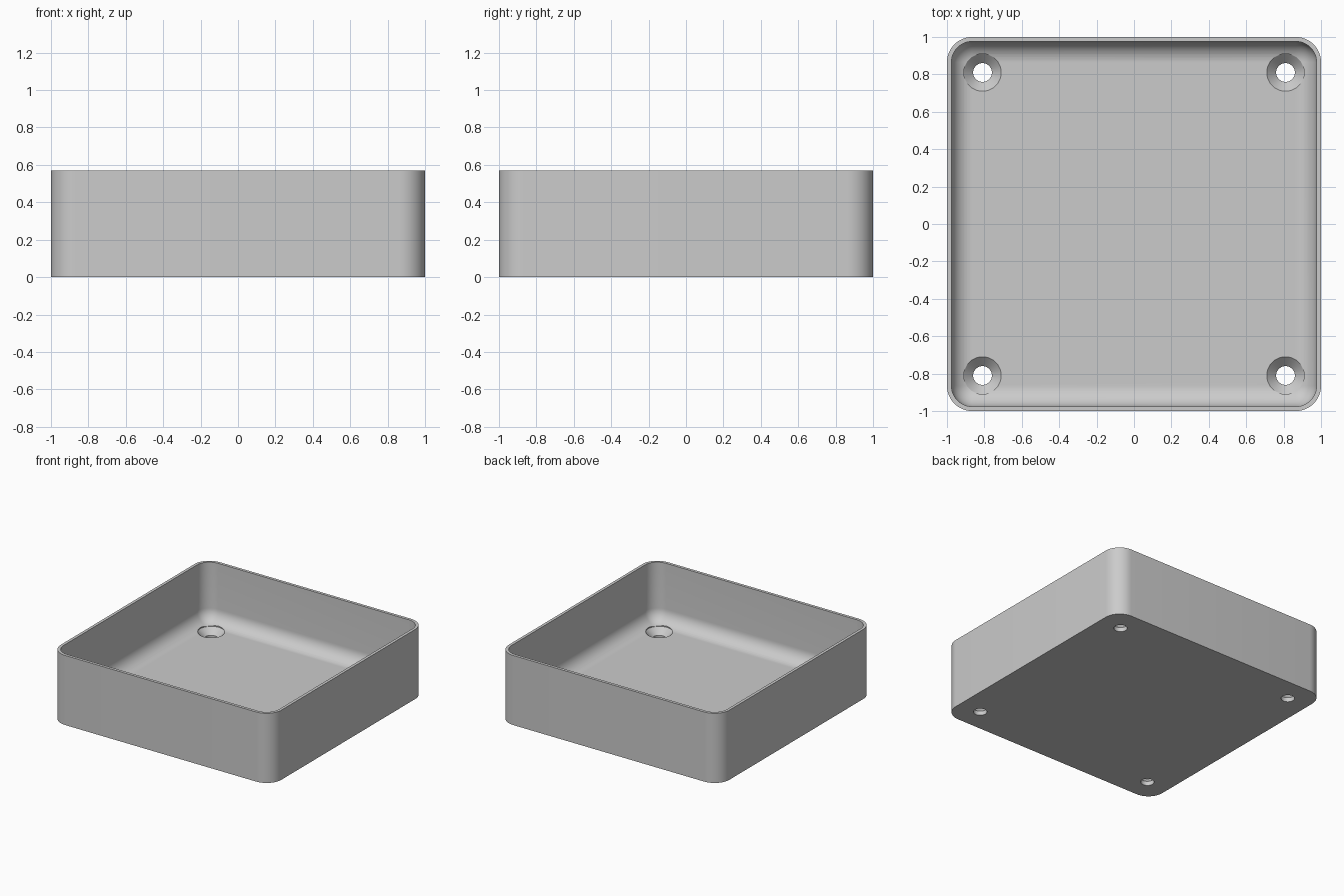
import bpy, bmesh, math

if "Cube" in bpy.data.objects:
    bpy.data.objects.remove(bpy.data.objects["Cube"], do_unlink=True)

HEIGHT, WALL, FLOOR = 0.57, 0.024, 0.085
CORNER, FILLET = 0.135, 0.11
HOLE_AT, HOLE_R, SINK_R, SINK_DEPTH = 0.81, 0.05, 0.1, 0.05
STEPS = 12

grey = bpy.data.materials.new("plain grey")
grey.use_nodes = True
grey.diffuse_color = (0.6, 0.6, 0.6, 1)
grey.node_tree.nodes["Principled BSDF"].inputs["Base Color"].default_value = (0.6, 0.6, 0.6, 1)


def rounded_square(inset, z):
    """Ring of points: a rounded square moved inwards by inset."""
    radius, centre = CORNER - inset, 1 - CORNER
    ring = []
    for quarter in range(4):
        mid = math.pi * (quarter / 2 + 1 / 4)
        cx = math.copysign(centre, math.cos(mid))
        cy = math.copysign(centre, math.sin(mid))
        for i in range(STEPS + 1):
            a = math.pi / 2 * (quarter + i / STEPS)
            ring.append((cx + radius * math.cos(a), cy + radius * math.sin(a), z))
    return ring


def circle(radius, z):
    turn = [2 * math.pi * i / 48 for i in range(48)]
    return [(radius * math.cos(a), radius * math.sin(a), z) for a in turn]


def loft(name, rings):
    """Skin a stack of rings and cap both ends."""
    bm = bmesh.new()
    loops = [[bm.verts.new(p) for p in ring] for ring in rings]
    for low, high in zip(loops, loops[1:]):
        n = len(low)
        for i in range(n):
            j = (i + 1) % n
            bm.faces.new((low[i], low[j], high[j], high[i]))
    bm.faces.new(loops[0][::-1])
    bm.faces.new(loops[-1])
    bmesh.ops.recalc_face_normals(bm, faces=bm.faces)
    mesh = bpy.data.meshes.new(name)
    bm.to_mesh(mesh)
    bm.free()
    mesh.materials.append(grey)
    obj = bpy.data.objects.new(name, mesh)
    bpy.context.collection.objects.link(obj)
    return obj


# Tray shell: outer wall, rim, inner wall, then the fillet into the floor
profile = [(0, 0), (0, HEIGHT), (WALL, HEIGHT)]
for i in range(STEPS + 1):
    a = math.pi / 2 * i / STEPS
    profile.append((WALL + FILLET * (1 - math.cos(a)),
                    FLOOR + FILLET * (1 - math.sin(a))))
tray = loft("tray", [rounded_square(inset, z) for inset, z in profile])

# Countersunk screw holes in the four corners
cutters = []
for sx in (-1, 1):
    for sy in (-1, 1):
        cutter = loft("screw_hole_cutter", [
            circle(HOLE_R, -0.1), circle(HOLE_R, FLOOR - SINK_DEPTH),
            circle(SINK_R, FLOOR), circle(SINK_R, FLOOR + 0.2)])
        cutter.location = (sx * HOLE_AT, sy * HOLE_AT, 0)
        cutter.hide_render = True
        cutters.append(cutter)
        cut = tray.modifiers.new("screw_hole", 'BOOLEAN')
        cut.operation = 'DIFFERENCE'
        cut.solver = 'EXACT'
        cut.object = cutter

# Bake the holes and drop the cutters
bpy.context.view_layer.update()
graph = bpy.context.evaluated_depsgraph_get()
baked = bpy.data.meshes.new_from_object(tray.evaluated_get(graph))
tray.modifiers.clear()
tray.data = baked
for cutter in cutters:
    bpy.data.objects.remove(cutter, do_unlink=True)

# Smooth curves, sharp edges
for obj in bpy.context.selected_objects:
    obj.select_set(False)
tray.select_set(True)
bpy.context.view_layer.objects.active = tray
bpy.ops.object.shade_smooth_by_angle(angle=math.radians(30))
